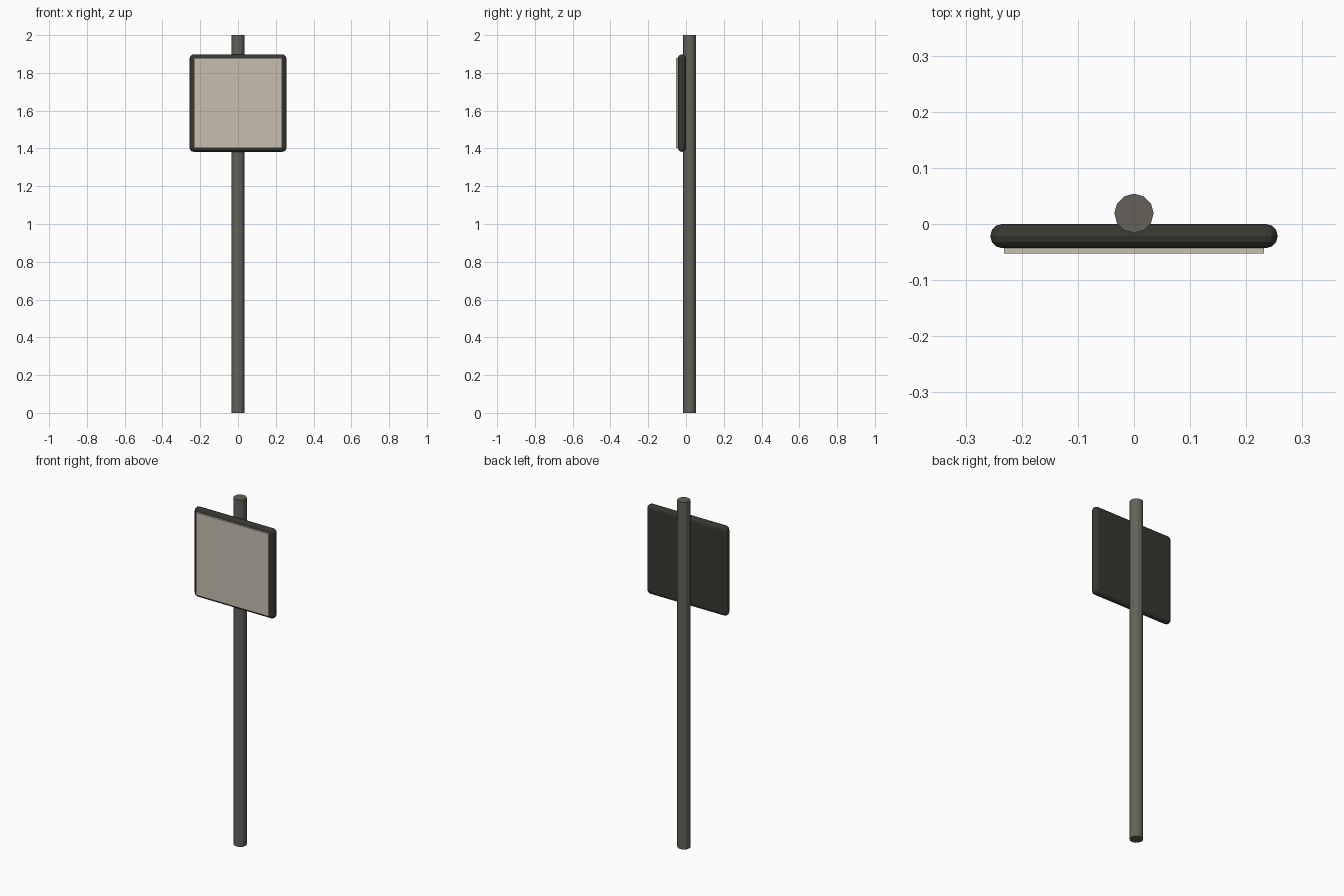
import bpy

cube = bpy.data.objects.get("Cube")
if cube:
    bpy.data.objects.remove(cube, do_unlink=True)


def material(name, rgb):
    mat = bpy.data.materials.new(name)
    mat.use_nodes = True
    color = (*rgb, 1)
    mat.diffuse_color = color
    mat.node_tree.nodes["Principled BSDF"].inputs["Base Color"].default_value = color
    return mat


def finish(name, mat):
    obj = bpy.context.object
    obj.name = name
    obj.data.materials.append(mat)
    return obj


def box(name, size, location, mat):
    bpy.ops.mesh.primitive_cube_add(size=1, location=location)
    obj = finish(name, mat)
    obj.scale = size
    bpy.ops.object.transform_apply(location=False, rotation=False, scale=True)
    return obj


pole_grey = material("warm grey metal", (0.13, 0.12, 0.10))
frame_dark = material("dark frame", (0.038, 0.038, 0.031))
panel_beige = material("pale beige", (0.58, 0.53, 0.43))

# Faceted upright pole
bpy.ops.mesh.primitive_cylinder_add(vertices=12, radius=0.035, depth=2, location=(0, 0.019, 1))
finish("pole", pole_grey)

# Rounded backing board
board = box("sign_board", (0.512, 0.043, 0.516), (0, -0.0215, 1.64), frame_dark)
bevel = board.modifiers.new("rounded edges", "BEVEL")
bevel.width = 0.021
bevel.segments = 3

# Thin face panel on the front
box("sign_panel", (0.464, 0.012, 0.476), (0, -0.047, 1.64), panel_beige)
